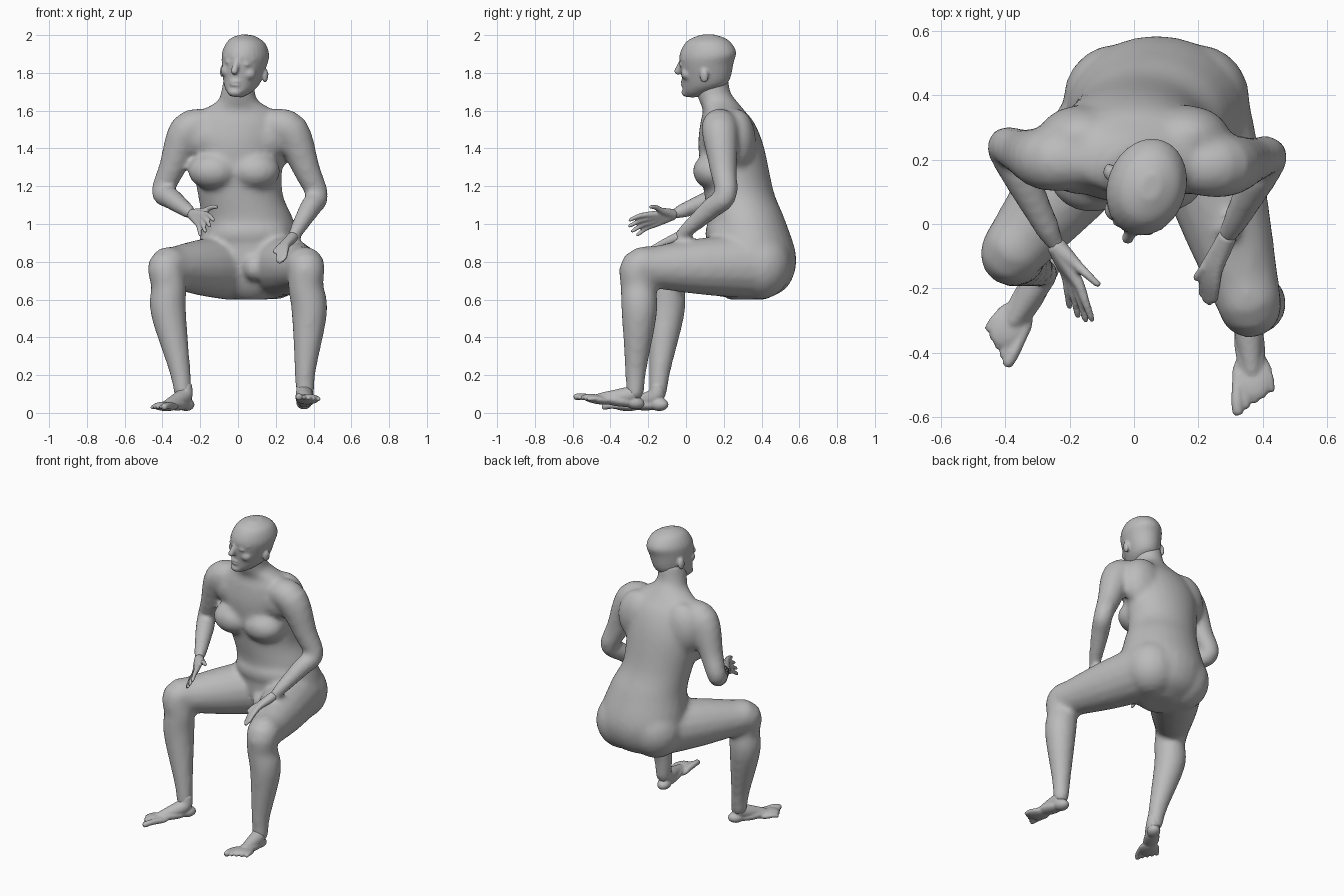
import bpy, bmesh, math
from mathutils import Vector, Matrix

if "Cube" in bpy.data.objects:
    bpy.data.objects.remove(bpy.data.objects["Cube"])

GREY = (0.5, 0.5, 0.5, 1)
skin = bpy.data.materials.new("grey_clay")
skin.use_nodes = True
skin.diffuse_color = GREY
skin.node_tree.nodes["Principled BSDF"].inputs["Base Color"].default_value = GREY


def spline(keys, steps=4):
    """Smooth curve through key values of any dimension."""
    keys = [Vector(key) for key in keys]
    ends = [keys[0]] + keys + [keys[-1]]
    curve = []
    for before, start, end, after in zip(ends, ends[1:], ends[2:], ends[3:]):
        leave, arrive = (end - before) / 2, (after - start) / 2
        for step in range(steps):
            t = step / steps
            blend = t * t * (3 - 2 * t)
            curve.append(start * (1 - blend) + end * blend
                         + leave * (t * (1 - t) ** 2) - arrive * (t * t * (1 - t)))
    return curve + [keys[-1]]


def oval(centre, across, along, sides):
    angles = [math.tau * i / sides for i in range(sides)]
    return [centre + across * math.cos(a) + along * math.sin(a) for a in angles]


def bridge(bm, loops):
    """Skin a list of equal point loops and cap both ends."""
    rings = [[bm.verts.new(point) for point in loop] for loop in loops]
    for low, high in zip(rings, rings[1:]):
        for i in range(len(low)):
            bm.faces.new((low[i - 1], low[i], high[i], high[i - 1]))
    bm.faces.new(rings[0][::-1])
    bm.faces.new(rings[-1])


def stack(bm, keys):
    """Upright form from (x, y, z, half width, half depth) sections."""
    bridge(bm, [oval(Vector((x, y, z)), Vector((wide, 0, 0)), Vector((0, deep, 0)), 28)
                for x, y, z, wide, deep in spline(keys)])


def tube(bm, points, radii):
    """Rounded limb along a path."""
    curve = spline([(*point, radius) for point, radius in zip(points, radii)])
    path = [Vector(key[:3]) for key in curve]
    sizes = [key[3] for key in curve]
    # Rounded ends
    for place, inner in ((0, 1), (len(path), -2)):
        tip = path[0] if place == 0 else path[-1]
        size = sizes[0] if place == 0 else sizes[-1]
        path.insert(place, tip + (tip - path[inner]).normalized() * size / 2)
        sizes.insert(place, size * 0.6)
    side = Vector((1, 0, 0))
    loops = []
    for i, point in enumerate(path):
        ahead = (path[min(i + 1, len(path) - 1)] - path[max(i - 1, 0)]).normalized()
        side = (side - ahead * side.dot(ahead)).normalized()
        loops.append(oval(point, side * sizes[i], ahead.cross(side) * sizes[i], 16))
    bridge(bm, loops)


def ball(bm, centre, size):
    place = Matrix.Translation(centre) @ Matrix.Diagonal((*size, 1))
    bmesh.ops.create_uvsphere(bm, u_segments=20, v_segments=12, radius=1, matrix=place)


def fuse(name, bm, voxel, passes, pose=Matrix()):
    """Merge the overlapping pieces into one continuous skin."""
    bmesh.ops.recalc_face_normals(bm, faces=bm.faces)
    mesh = bpy.data.meshes.new(name)
    bm.to_mesh(mesh)
    bm.free()
    mesh.transform(pose)
    mesh.materials.append(skin)
    part = bpy.data.objects.new(name, mesh)
    bpy.context.collection.objects.link(part)
    remesh = part.modifiers.new("fuse", 'REMESH')
    remesh.mode, remesh.voxel_size = 'VOXEL', voxel
    remesh.use_smooth_shade = True
    soften = part.modifiers.new("soften", 'SMOOTH')
    soften.iterations = passes


def arm(bm, side, shoulder, elbow, wrist):
    shoulder, elbow, wrist = Vector(shoulder), Vector(elbow), Vector(wrist)
    chest = shoulder + Vector((-side * 0.1, 0, 0.03))
    tube(bm, [chest, shoulder, shoulder.lerp(elbow, 0.6), elbow, elbow.lerp(wrist, 0.3), wrist],
         [0.09, 0.098, 0.072, 0.059, 0.057, 0.034])


def leg(bm, side, hip, knee, ankle):
    hip, knee, ankle = Vector(hip), Vector(knee), Vector(ankle)
    calf = knee.lerp(ankle, 0.35) + Vector((side * 0.02, 0.01, 0))
    tube(bm, [hip, hip.lerp(knee, 0.45), hip.lerp(knee, 0.85), knee,
              knee.lerp(ankle, 0.15), calf, knee.lerp(ankle, 0.8), ankle],
         [0.175, 0.15, 0.114, 0.1, 0.094, 0.095, 0.057, 0.048])


def hand(name, wrist, thumb, knuckles, tips):
    """Four fingers spread evenly from index to little finger, plus a thumb."""
    bm = bmesh.new()
    wrist, thumb = Vector(wrist), Vector(thumb)
    digits = [(wrist.lerp(thumb, 0.5), thumb)]
    for i in range(4):
        spread = i / 3
        knuckle = Vector(knuckles[0]).lerp(Vector(knuckles[1]), spread)
        tip = Vector(tips[0]).lerp(Vector(tips[1]), spread)
        digits.append((knuckle, knuckle.lerp(tip, 1 + math.sin(math.pi * spread) / 6)))
    for knuckle, tip in digits:
        joint = knuckle.lerp(tip, 0.5) + Vector((0, 0, 0.008))
        tube(bm, [wrist, wrist.lerp(knuckle, 0.5), knuckle, joint, tip],
             [0.03, 0.024, 0.017, 0.013, 0.01])
    fuse(name, bm, 0.007, 1)


def foot(name, side, ankle, turn, pitch):
    """Foot pointing forward from the ankle, big toe on the inside."""
    bm = bmesh.new()
    tube(bm, [(0, 0, 0.03), (0, -0.01, -0.03), (0, -0.08, -0.06), (0, -0.2, -0.09)],
         [0.036, 0.045, 0.042, 0.024])                    # ankle and instep
    ball(bm, (0, 0.01, -0.075), (0.042, 0.055, 0.035))    # heel
    ball(bm, (0, -0.09, -0.08), (0.048, 0.12, 0.03))      # arch
    ball(bm, (0, -0.19, -0.092), (0.064, 0.08, 0.025))    # ball of the foot
    for i in range(5):
        x = side * (i - 2) * 0.027
        thick = 0.012 if i else 0.018
        end = -0.3 + i * 0.015
        tube(bm, [(x * 0.8, -0.18, -0.09), (x, end + 0.04, -0.09), (x, end, -0.1)], [thick] * 3)
    fuse(name, bm, 0.007, 2, Matrix.Translation(ankle) @ Matrix.Rotation(math.radians(turn), 4, 'Z')
         @ Matrix.Rotation(math.radians(pitch), 4, 'X'))


# Torso and neck, from seat to jaw
body = bmesh.new()
stack(body, [(0.07, 0.32, 0.6, 0.1, 0.1), (0.07, 0.35, 0.67, 0.23, 0.19),
             (0.07, 0.35, 0.82, 0.28, 0.235), (0.05, 0.32, 1.02, 0.245, 0.205),
             (0.01, 0.28, 1.17, 0.225, 0.185), (-0.01, 0.24, 1.4, 0.25, 0.175),
             (0, 0.22, 1.53, 0.25, 0.145), (0, 0.2, 1.6, 0.19, 0.11),
             (0, 0.17, 1.65, 0.11, 0.1), (0, 0.145, 1.7, 0.09, 0.09), (0.01, 0.14, 1.8, 0.08, 0.08)])
for side in (-1, 1):
    ball(body, (side * 0.11 - 0.02, 0.15, 1.28), (0.135, 0.115, 0.1))  # breasts
    ball(body, (side * 0.15, 0.18, 1.46), (0.14, 0.09, 0.12))          # chest muscles
    ball(body, (side * 0.16, 0.27, 1.44), (0.14, 0.1, 0.17))           # shoulder blades
    ball(body, (side * 0.12 + 0.07, 0.39, 0.78), (0.17, 0.17, 0.18))   # buttocks
ball(body, (0.06, 0.23, 0.95), (0.22, 0.13, 0.11))                     # belly
ball(body, (0.08, 0.13, 0.77), (0.05, 0.06, 0.07))                     # groin

# Limbs, each side in its own pose
right_wrist, left_wrist = (-0.24, -0.07, 1.05), (0.29, -0.04, 0.93)
arm(body, -1, (-0.27, 0.2, 1.49), (-0.4, 0.24, 1.17), right_wrist)
arm(body, 1, (0.28, 0.18, 1.49), (0.42, 0.21, 1.15), left_wrist)
leg(body, -1, (-0.04, 0.34, 0.77), (-0.38, -0.09, 0.77), (-0.29, -0.15, 0.09))
leg(body, 1, (0.19, 0.34, 0.78), (0.36, -0.25, 0.77), (0.355, -0.27, 0.09))
fuse("body", body, 0.016, 8)

hand("right_hand", right_wrist, (-0.11, -0.19, 1.09),
     [(-0.17, -0.19, 1.05), (-0.21, -0.16, 1)], [(-0.13, -0.3, 1.02), (-0.2, -0.26, 0.94)])
hand("left_hand", left_wrist, (0.19, -0.17, 0.85),
     [(0.22, -0.14, 0.87), (0.26, -0.14, 0.89)], [(0.21, -0.22, 0.8), (0.25, -0.24, 0.82)])
foot("left_foot", 1, (0.35, -0.27, 0.13), 5, -10)
foot("right_foot", -1, (-0.28, -0.15, 0.12), -32, -2)

# Head, modelled upright around its own centre
head = bmesh.new()
stack(head, [(0, -0.07, -0.18, 0.03, 0.04), (0, -0.04, -0.15, 0.065, 0.085),
             (0, 0, -0.1, 0.095, 0.125), (0, 0.01, 0, 0.118, 0.145), (0, 0.02, 0.06, 0.12, 0.15),
             (0, 0.02, 0.12, 0.09, 0.11), (0, 0.02, 0.15, 0.03, 0.04)])
tube(head, [(0, -0.12, 0.02), (0, -0.145, -0.03), (0, -0.155, -0.05)], [0.016, 0.018, 0.02])  # nose
for z in (-0.098, -0.116):
    ball(head, (0, -0.112, z), (0.034, 0.025, 0.011))                  # lips
ball(head, (0, -0.1, -0.155), (0.04, 0.034, 0.026))                    # chin
for side in (-1, 1):
    tube(head, [(side * 0.015, -0.122, 0.03), (side * 0.08, -0.09, 0.025)], [0.016, 0.012])  # brow
    ball(head, (side * 0.045, -0.115, 0), (0.022, 0.014, 0.012))       # eye
    ball(head, (side * 0.055, -0.08, -0.05), (0.042, 0.035, 0.035))    # cheek
    ball(head, (side * 0.12, 0.03, -0.055), (0.013, 0.024, 0.036))     # ear
fuse("head", head, 0.008, 3, Matrix.Translation((0.03, 0.1, 1.852))
     @ Matrix.Rotation(math.radians(-17), 4, 'Z') @ Matrix.Rotation(math.radians(7), 4, 'Y'))
